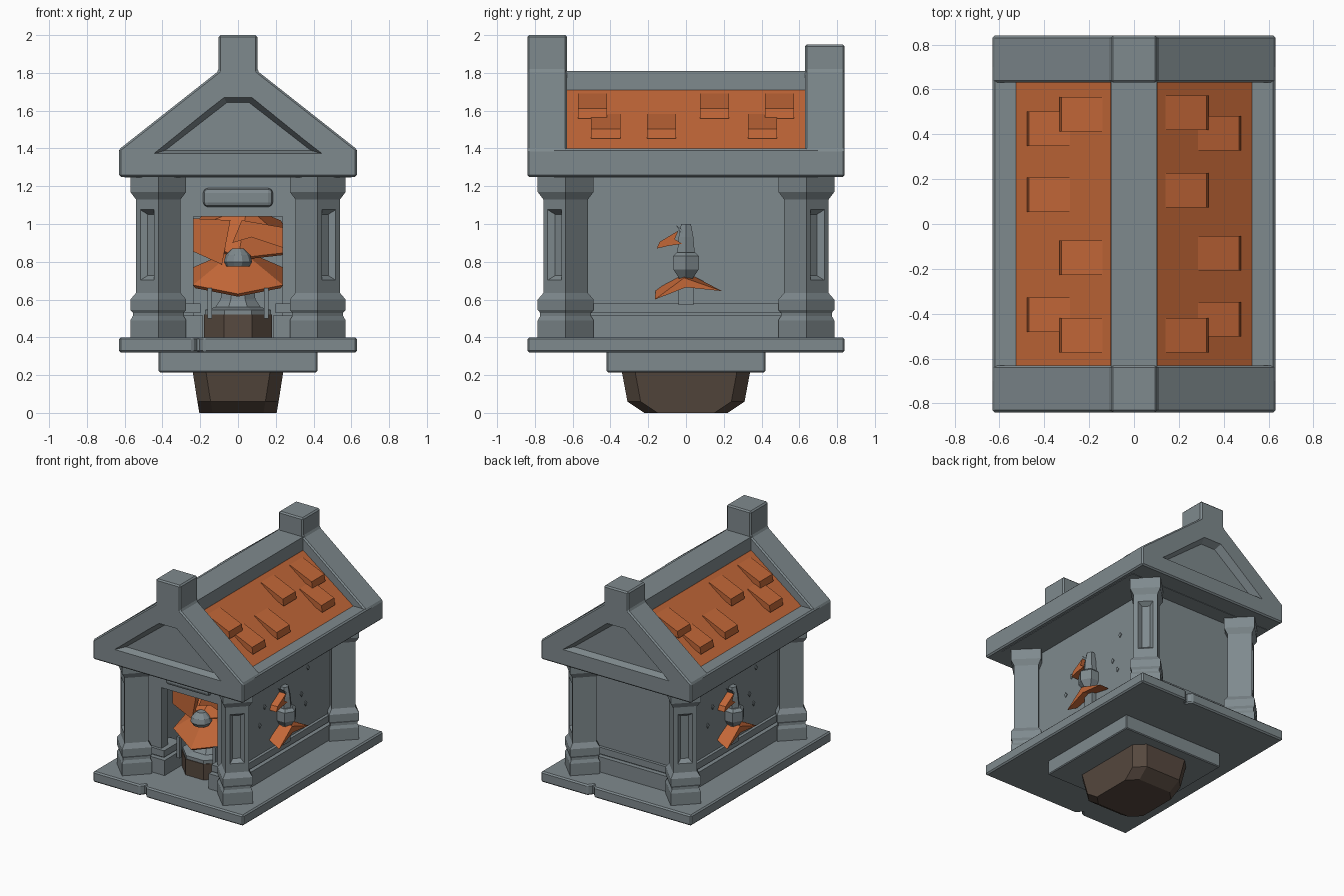
import bpy, bmesh
from math import cos, sin, pi, radians
from mathutils import Vector, Matrix

cube = bpy.data.objects.get("Cube")
if cube:
    bpy.data.objects.remove(cube, do_unlink=True)


def material(name, rgb):
    m = bpy.data.materials.new(name)
    m.use_nodes = True
    m.diffuse_color = (*rgb, 1)
    m.node_tree.nodes["Principled BSDF"].inputs["Base Color"].default_value = (*rgb, 1)
    return m


STONE = material("blue_grey_stone", (0.212, 0.253, 0.27))
CLAY = material("orange_clay", (0.54, 0.135, 0.039))
EARTH = material("brown_earth", (0.095, 0.067, 0.05))


def finish(name, bm, mat):
    bmesh.ops.recalc_face_normals(bm, faces=bm.faces)
    me = bpy.data.meshes.new(name)
    bm.to_mesh(me)
    bm.free()
    me.materials.append(mat)
    ob = bpy.data.objects.new(name, me)
    bpy.context.collection.objects.link(ob)
    return ob


def loft_bm(rings):
    """Skin a stack of equal-sized point rings and cap both ends."""
    bm = bmesh.new()
    rows = [[bm.verts.new(p) for p in ring] for ring in rings]
    n = len(rows[0])
    for lo, hi in zip(rows, rows[1:]):
        for i in range(n):
            j = (i + 1) % n
            bm.faces.new((lo[i], lo[j], hi[j], hi[i]))
    bm.faces.new(rows[0])
    bm.faces.new(rows[-1])
    bmesh.ops.recalc_face_normals(bm, faces=bm.faces)
    return bm


def place(axis, u, v, t):
    return {"x": (t, u, v), "y": (u, t, v), "z": (u, v, t)}[axis]


def prism(name, pts, a, b, axis, mat):
    rings = [[place(axis, u, v, t) for u, v in pts] for t in (a, b)]
    return finish(name, loft_bm(rings), mat)


def box(name, x0, x1, y0, y1, z0, z1, mat=STONE):
    return prism(name, [(x0, y0), (x1, y0), (x1, y1), (x0, y1)], z0, z1, "z", mat)


def turned(profile, sides, cx=0, cy=0, turn=0.0):
    """Rings for a faceted turned part, from (height, radius) pairs."""
    return [[(cx + r * cos(turn + 2 * pi * i / sides),
              cy + r * sin(turn + 2 * pi * i / sides), z) for i in range(sides)]
            for z, r in profile]


def bevel(ob, width, segments=1):
    m = ob.modifiers.new("bevel", "BEVEL")
    m.width, m.segments, m.limit_method = width, segments, "ANGLE"
    return ob


def mirrored(pts):
    return pts + [(-u, v) for u, v in reversed(pts)]


# Earth clump under the shrine
def cut_rect(hx, hy, z, c=0.07):
    half = [(hx - c, -hy), (hx, c - hy), (hx, hy - c), (hx - c, hy)]
    return [(x, y, z) for x, y in mirrored(half)]


finish("earth_clump", loft_bm([cut_rect(0.205, 0.22, 0), cut_rect(0.215, 0.31, 0.06),
                               cut_rect(0.24, 0.34, 0.22)]), EARTH)

# Stepped base, the wide slab chipped at front and back
bevel(box("lower_slab", -0.42, 0.42, -0.42, 0.42, 0.215, 0.325), 0.006)
edge = [(-0.63, -0.84), (-0.24, -0.84), (-0.21, -0.80), (-0.18, -0.84), (0.63, -0.84)]
bevel(prism("floor_slab", edge + [(-x, -y) for x, y in edge], 0.32, 0.40, "z", STONE), 0.01)

# Walls set back behind the columns, with a doorway in the front
WX, WY = 0.375, 0.58
door = [(0.235, 0.39), (0.235, 1.04)]
prism("front_wall", mirrored([(WX, 1.26), (WX, 0.39)] + door), -WY, -WY + 0.08, "y", STONE)
box("back_wall", -WX, WX, WY - 0.08, WY, 0.39, 1.26)
for s, side in ((1, "left"), (-1, "right")):
    box(side + "_wall", s * (WX - 0.08), s * WX, 0.02 - WY, WY - 0.02, 0.39, 1.26)

# Plinth mouldings around the walls, returning into the doorway
for z0, z1, out in ((0.39, 0.515, 0.035), (0.53, 0.58, 0.022)):
    box("back_plinth", -WX, WX, WY - 0.04, WY + out, z0, z1)
    for s in (1, -1):
        box("side_plinth", s * (WX - 0.04), s * (WX + out), -WY, WY, z0, z1)
        box("front_plinth", s * (0.22 - out), s * WX, -WY - out, -0.40, z0, z1)

bevel(box("door_plaque", -0.185, 0.185, -WY - 0.035, -WY + 0.02, 1.09, 1.19), 0.025, 2)

# Diagonal corner columns with a grooved panel on the outward face
COLUMN = [(0.39, 0.148), (0.49, 0.148), (0.512, 0.135), (0.53, 0.135), (0.545, 0.148),
          (0.60, 0.148), (0.635, 0.118), (1.13, 0.118), (1.17, 0.148), (1.26, 0.148)]
for sx in (1, -1):
    for sy in (1, -1):
        bm = loft_bm(turned(COLUMN, 4, sx * 0.422, sy * 0.637))
        out = Vector((sx, sy, 0)).normalized()
        panel = [f for f in bm.faces if f.normal.dot(out) > 0.95 and f.calc_area() > 0.05]
        bmesh.ops.inset_individual(bm, faces=panel, thickness=0.046)
        for v in panel[0].verts:
            v.co.z += 0.035 if v.co.z < 0.88 else -0.022
        bmesh.ops.inset_individual(bm, faces=panel, thickness=0.034, depth=-0.03)
        finish("corner_column", bm, STONE)

# Roof: clay slopes, eaves, ridge
prism("roof_slopes", mirrored([(0.56, 1.25), (0.56, 1.374), (0.105, 1.71)]),
      -0.66, 0.66, "y", CLAY)
box("ceiling", -0.6, 0.6, -0.7, 0.7, 1.247, 1.30)
box("ridge_beam", -0.103, 0.103, -0.66, 0.66, 1.60, 1.81)
for s in (1, -1):
    eave = [(0.525, 1.25), (0.62, 1.25), (0.63, 1.26), (0.63, 1.39), (0.62, 1.40), (0.525, 1.40)]
    prism("eave_beam", [(s * x, z) for x, z in eave], -0.7, 0.7, "y", STONE)

# Gable ends with a sunken pediment
for s, top, name in ((-1, 2.0, "front_gable"), (1, 1.95, "back_gable")):
    outline = mirrored([(0.63, 1.25), (0.63, 1.395), (0.103, 1.81), (0.103, top)])
    gable = prism(name, outline, s * 0.63, s * 0.84, "y", STONE)
    rings = []
    for y, w, low, tip, high in ((0.86, 0.47, 1.365, 0.08, 1.68), (0.79, 0.385, 1.39, 0.06, 1.642)):
        rings.append([(x, s * y, z) for x, z in mirrored([(w, low), (tip, high)])])
    cutter = finish("pediment_cutter", loft_bm(rings), STONE)
    cutter.hide_render = True
    bevel(gable, 0.01)
    m = gable.modifiers.new("pediment", "BOOLEAN")
    m.operation, m.object, m.solver = "DIFFERENCE", cutter, "EXACT"
    bpy.context.view_layer.objects.active = gable
    for mod in [m.name for m in gable.modifiers]:
        bpy.ops.object.modifier_apply(modifier=mod)
    bpy.data.objects.remove(cutter, do_unlink=True)


# Raised wedge tiles: an upper and a lower row on each slope
def tile(s, x, y):
    z = 1.71 - (x - 0.105) * 0.738
    wedge = [(x, z + 0.006), (x + 0.184, z - 0.074), (x + 0.192, z - 0.125), (x, z - 0.04)]
    prism("roof_tile", [(s * u, v) for u, v in wedge], y - 0.077, y + 0.077, "y", CLAY)


ROWS = {(1, 0.14): (-0.495, 0.15, 0.495), (1, 0.285): (-0.425, -0.13, 0.405),
        (-1, 0.14): (-0.495, -0.15, 0.49), (-1, 0.285): (-0.405, 0.13, 0.425)}
for (s, x), ys in ROWS.items():
    for y in ys:
        tile(s, x, y)

# Side wall ornaments, repeated by a half turn
for turn in (0, pi):
    spin = Matrix.Rotation(turn, 4, "Z")
    parts = [
        finish("ornament_collar", loft_bm(turned([(0.71, 0.04), (0.76, 0.078), (0.83, 0.078),
                                                  (0.85, 0.055)], 6, 0.40)), STONE),
        finish("ornament_stem", loft_bm(turned([(0.83, 0.055), (0.93, 0.045), (1.0, 0.03)],
                                               6, 0.39)), STONE),
        box("ornament_foot", 0.35, 0.41, -0.04, 0.04, 0.57, 0.72),
        prism("ornament_spike", [(-0.055, 0.995), (0, 0.955), (-0.01, 0.93)],
              0.37, 0.42, "x", STONE),
        prism("ornament_upper_leaf", [(-0.155, 0.87), (-0.14, 0.905), (-0.04, 0.965),
                                      (-0.06, 0.92), (-0.02, 0.895), (-0.09, 0.885)],
              0.36, 0.43, "x", CLAY),
    ]
    # Folded leaf cap, its ridge sloping out from the wall
    back = [(-0.16, 0.66), (0, 0.745), (0.17, 0.655), (0, 0.69)]
    front = [(-0.165, 0.60), (-0.01, 0.715), (0.19, 0.645), (0, 0.665)]
    rings = [[(0.35, y, z) for y, z in back], [(0.46, y, z) for y, z in front]]
    parts.append(finish("ornament_lower_leaf", loft_bm(rings), CLAY))
    # Small chips on the wall
    for y, z in ((-0.28, 0.80), (-0.22, 0.92), (0.22, 0.85), (0.3, 1.02), (0.27, 0.76)):
        parts.append(prism("wall_chip", [(y, z - 0.02), (y + 0.018, z), (y, z + 0.02),
                                         (y - 0.012, z)], WX - 0.01, WX + 0.006, "x", STONE))
    for p in parts:
        p.data.transform(spin)

# Planted pot inside the doorway
CY = -0.34
finish("pot", loft_bm(turned([(0.39, 0.195), (0.52, 0.195)], 8, 0, CY, pi / 8)), EARTH)
finish("pot_rim", loft_bm(turned([(0.52, 0.19), (0.545, 0.19), (0.56, 0.13), (0.60, 0.10),
                                  (0.80, 0.07)], 8, 0, CY, pi / 8)), STONE)
for sx in (1, -1):
    for sy in (1, -1):
        x, y = sx * 0.15, CY + sy * 0.15
        box("pot_post", x - 0.012, x + 0.012, y - 0.012, y + 0.012, 0.50, 0.66)


def cap(name, sides, r, h, centre, tilt, roll):
    ob = finish(name, loft_bm(turned([(0, r * 0.95), (0.02, r), (h, r * 0.12)], sides,
                                     turn=-pi / 2)), CLAY)
    ob.data.transform(Matrix.Translation(centre) @ Matrix.Rotation(radians(roll), 4, "Y")
                      @ Matrix.Rotation(radians(tilt), 4, "X"))


cap("lower_leaf_cap", 6, 0.275, 0.16, (0, CY + 0.04, 0.705), 20, 0)
cap("upper_leaf_cap", 5, 0.32, 0.16, (0.02, -0.16, 0.93), 24, 10)
# Split front of the upper leaf: a drooping shard and a raised one
prism("left_leaf_shard", [(-0.25, 1.03), (-0.04, 1.02), (-0.085, 0.785), (-0.25, 0.86)],
      -0.43, -0.39, "y", CLAY)
prism("right_leaf_shard", [(-0.03, 0.90), (0.02, 1.02), (0.25, 0.98), (0.25, 0.87),
                           (0.07, 0.93)], -0.43, -0.39, "y", CLAY)
finish("bud", loft_bm(turned([(0.775, 0.06), (0.80, 0.075), (0.835, 0.065), (0.87, 0.03)],
                             10, 0, -0.44)), STONE)
